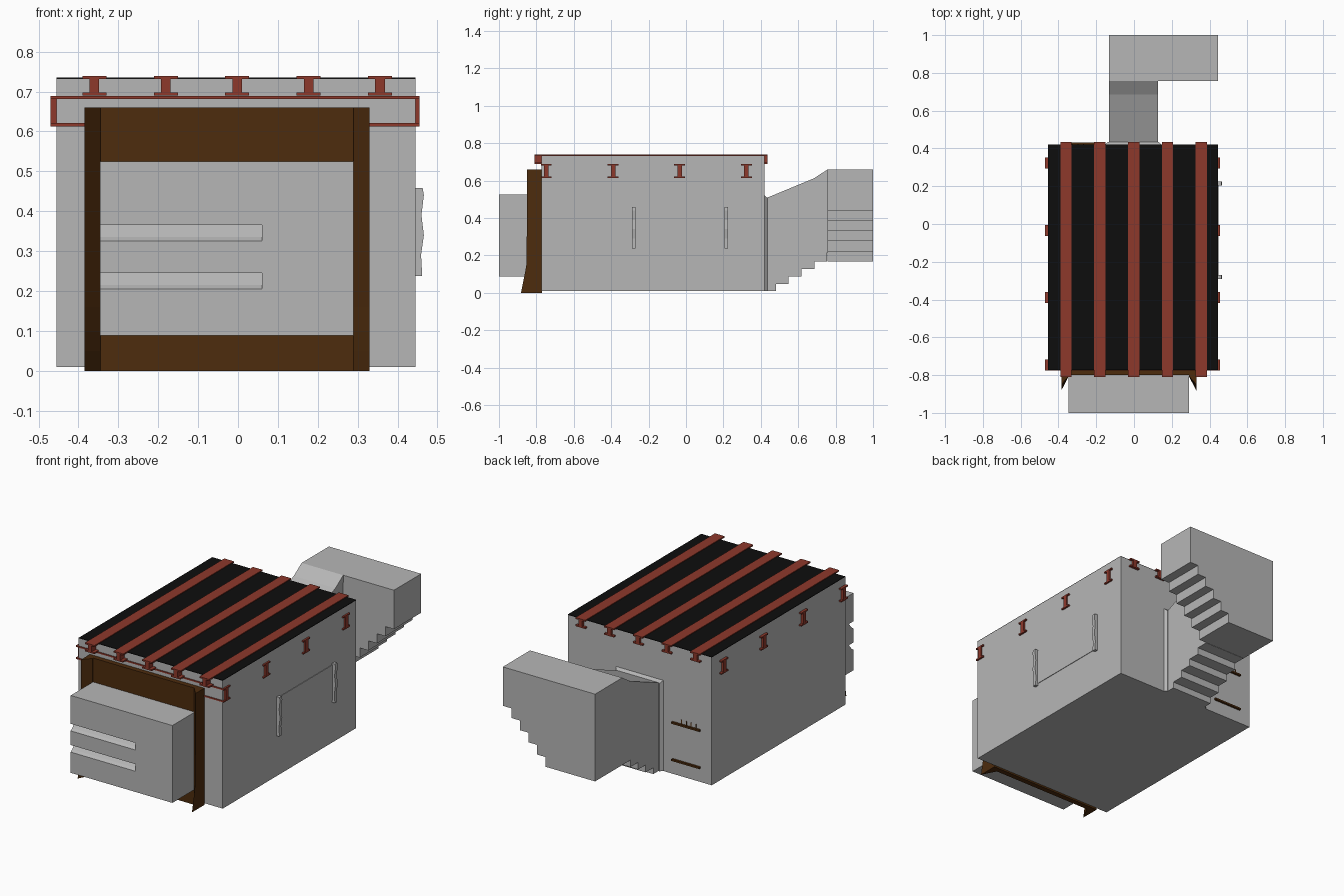
import bpy, bmesh

if "Cube" in bpy.data.objects:
    bpy.data.objects.remove(bpy.data.objects["Cube"])

def material(name, rgb):
    m = bpy.data.materials.new(name)
    m.diffuse_color = (*rgb, 1)
    m.use_nodes = True
    m.node_tree.nodes["Principled BSDF"].inputs["Base Color"].default_value = m.diffuse_color
    return m

GREY = material("plaster_grey", (0.47, 0.47, 0.47))
RED = material("beam_red", (0.27, 0.04, 0.024))
BROWN = material("dark_wood", (0.075, 0.025, 0.004))
BLACK = material("roof_black", (0.004, 0.004, 0.004))

def loft(name, rings, mat):
    """Closed solid through equal-length rings of 3D points."""
    bm = bmesh.new()
    vs = [[bm.verts.new(p) for p in ring] for ring in rings]
    n = len(rings[0])
    for a, b in zip(vs, vs[1:]):
        for i in range(n):
            j = (i + 1) % n
            bm.faces.new((a[i], a[j], b[j], b[i]))
    bm.faces.new(vs[0])
    bm.faces.new(vs[-1])
    bmesh.ops.recalc_face_normals(bm, faces=bm.faces)
    me = bpy.data.meshes.new(name)
    bm.to_mesh(me)
    bm.free()
    me.materials.append(mat)
    ob = bpy.data.objects.new(name, me)
    bpy.context.collection.objects.link(ob)
    return ob

def prism(name, profile, axis, a, b, mat):
    """Extrude a profile along x (profile y,z) or along y (profile x,z)."""
    put = (lambda p, t: (t, p[0], p[1])) if axis == "x" else (lambda p, t: (p[0], t, p[1]))
    return loft(name, [[put(p, t) for p in profile] for t in (a, b)], mat)

def box(name, x0, x1, y0, y1, z0, z1, mat):
    return prism(name, [(y0, z0), (y1, z0), (y1, z1), (y0, z1)], "x", x0, x1, mat)

def i_profile(c, z0, z1, w=0.03, web=0.012, t=0.008):
    """I-beam section centred on c."""
    right = [(w, z0), (w, z0 + t), (web, z0 + t), (web, z1 - t), (w, z1 - t), (w, z1)]
    return [(c + u, z) for u, z in right] + [(c - u, z) for u, z in reversed(right)]

# Room shell and roof sheet
box("room_walls", -0.455, 0.445, -0.772, 0.42, 0.01, 0.732, GREY)
box("roof_sheet", -0.455, 0.445, -0.772, 0.42, 0.732, 0.735, BLACK)

# Long roof beams, and cross beams whose ends poke through the walls
for i, x in enumerate((-0.36, -0.181, -0.002, 0.177, 0.356)):
    prism(f"roof_beam_{i}", i_profile(x, 0.69, 0.739), "y", -0.81, 0.435, RED)
for i, y in enumerate((-0.747, -0.39, -0.034, 0.323)):
    prism(f"cross_beam_{i}", i_profile(y, 0.613, 0.689, 0.029), "x", -0.47, 0.455, RED)

# Fireplace surround: back panel and two wedge posts flaring at the foot
box("surround_panel", -0.385, 0.33, -0.80, -0.77, 0, 0.66, BROWN)
flare = [(0, 0.882), (0.05, 0.872), (0.10, 0.862), (0.16, 0.852), (0.66, 0.85)]
for side, outer, inner in (("left", -0.385, -0.345), ("right", 0.33, 0.29)):
    loft(f"surround_post_{side}",
         [[(outer, -0.77, z), (inner, -0.77, z), (inner, -0.805, z), (outer, -y, z)]
          for z, y in flare], BROWN)

# Front block with two slanted grooves open at its left end
block = box("front_block", -0.346, 0.29, -1.0, -0.79, 0.088, 0.525, GREY)
for z in (0.205, 0.325):
    cutter = prism("groove_cutter", [(-1.01, z), (-1.0, z), (-0.985, z + 0.01),
                                     (-0.96, z + 0.04), (-1.01, z + 0.04)],
                   "x", -0.40, 0.06, GREY)
    cutter.hide_render = True
    mod = block.modifiers.new("groove", "BOOLEAN")
    mod.operation = "DIFFERENCE"
    mod.solver = "EXACT"
    mod.object = cutter
    bpy.context.view_layer.objects.active = block
    bpy.ops.object.modifier_apply(modifier=mod.name)
    bpy.data.objects.remove(cutter)

# Back doorway frame, tapering away from the wall
def arch(y, w, top):
    return [(-0.004 - w, y, 0.01), (-0.004 + w, y, 0.01), (-0.004 + w, y, top), (-0.004 - w, y, top)]
loft("door_frame", [arch(0.41, 0.15, 0.527), arch(0.42, 0.148, 0.522), arch(0.435, 0.135, 0.507)], GREY)

# Stair passage climbing backwards
under = [(0.42, 0.01), (0.48, 0.01)]
for y, z in ((0.48, 0.046), (0.548, 0.088), (0.617, 0.128), (0.686, 0.167)):
    under += [(y, z), (y + 0.069, z)]
prism("stair_passage", under + [(0.757, 0.66), (0.686, 0.613), (0.43, 0.507), (0.42, 0.507)],
      "x", -0.132, 0.128, GREY)

# Landing block with the second flight rising to the right
steps = [(-0.132, 0.167), (0.178, 0.167)]
for i in range(5):
    x, z = 0.178 + 0.0534 * i, 0.222 + 0.0545 * i
    steps += [(x, z), (x + 0.0534, z)]
prism("stair_landing", steps + [(0.445, 0.66), (-0.132, 0.66)], "y", 0.757, 1.0, GREY)

# Wall hanging on the right side: thin sheet with wavy end rolls
box("hanging_sheet", 0.44, 0.448, -0.27, 0.205, 0.25, 0.45, GREY)
wave = [(0.44, 0.237), (0.462, 0.237), (0.459, 0.29), (0.466, 0.34),
        (0.460, 0.39), (0.466, 0.44), (0.463, 0.458), (0.44, 0.458)]
for i, y in enumerate((-0.29, 0.205)):
    prism(f"hanging_roll_{i}", wave, "y", y, y + 0.02, GREY)

# Shelf edges showing through the back wall, with small items on the upper one
for i, z in enumerate((0.087, 0.297)):
    box(f"shelf_{i}", -0.385, -0.21, 0.40, 0.432, z, z + 0.01, BROWN)
for i in range(4):
    x = -0.36 + 0.03 * i
    box(f"shelf_item_{i}", x, x + 0.005, 0.41, 0.423, 0.307, 0.33, BROWN)
